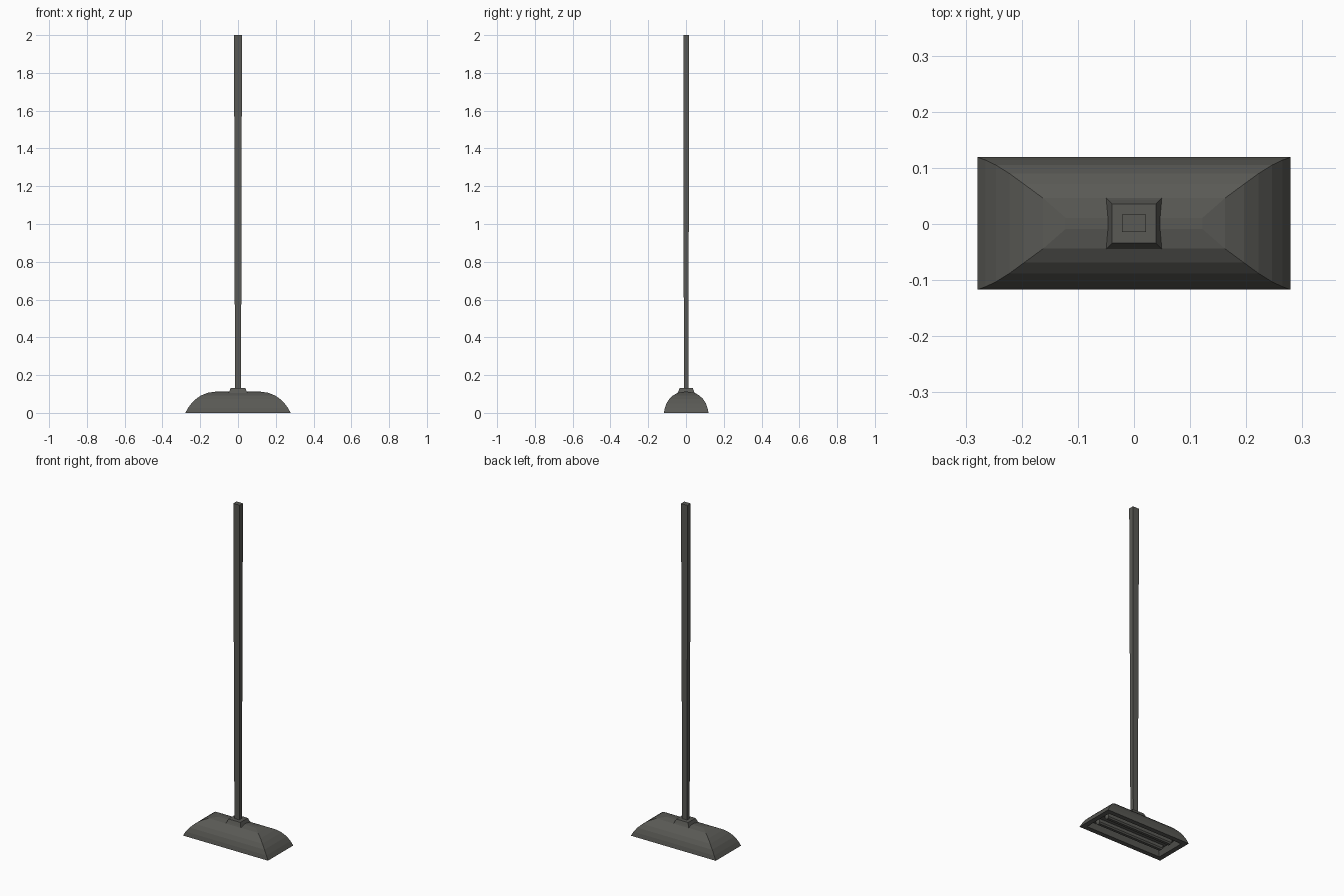
import bpy, bmesh

if "Cube" in bpy.data.objects:
    bpy.data.objects.remove(bpy.data.objects["Cube"])

def loft(name, rings, color=(0.1, 0.1, 0.09, 1)):
    """Closed solid through rectangular rings (half x, half y, z, y centre)."""
    bm = bmesh.new()
    loops = []
    for hx, hy, z, cy in rings:
        loops.append([bm.verts.new((sx * hx, cy + sy * hy, z))
                      for sx, sy in ((-1, -1), (1, -1), (1, 1), (-1, 1))])
    for a, b in zip(loops, loops[1:]):
        for i in range(4):
            j = (i + 1) % 4
            bm.faces.new((a[i], a[j], b[j], b[i]))
    bm.faces.new(loops[0][::-1])
    bm.faces.new(loops[-1])
    bmesh.ops.recalc_face_normals(bm, faces=bm.faces)
    me = bpy.data.meshes.new(name)
    bm.to_mesh(me)
    bm.free()
    ob = bpy.data.objects.new(name, me)
    bpy.context.collection.objects.link(ob)
    mat = bpy.data.materials.get("dark_metal") or bpy.data.materials.new("dark_metal")
    mat.diffuse_color = color
    mat.use_nodes = True
    mat.node_tree.nodes["Principled BSDF"].inputs["Base Color"].default_value = mat.diffuse_color
    me.materials.append(mat)
    return ob

# Domed lamp shade: recessed underside, rim, curved outer shell
loft("shade", [(hx, hy, z, 0.001) for hx, hy, z in (
    (0.235, 0.078, 0.03), (0.25, 0.09, 0.0), (0.279, 0.118, 0.0),
    (0.265, 0.113, 0.025), (0.246, 0.104, 0.051), (0.222, 0.089, 0.074),
    (0.196, 0.070, 0.092), (0.162, 0.045, 0.106), (0.122, 0.010, 0.112))])

# Flared mounting collar
loft("collar", [(0.05, 0.046, 0.105, 0.001), (0.046, 0.042, 0.113, 0.001),
                (0.039, 0.035, 0.131, 0.001)])

# Hanging pole, slightly wider at the ceiling end
loft("pole", [(0.016, 0.012, 0.12, 0.001), (0.021, 0.0155, 2.0, 0.001)])

# Pair of light tubes under the shade
for side, y in (("front", -0.036), ("back", 0.038)):
    loft(side + "_tube", [(0.215, 0.008, 0.004, y), (0.22, 0.014, 0.012, y),
                          (0.22, 0.014, 0.032, y)])
